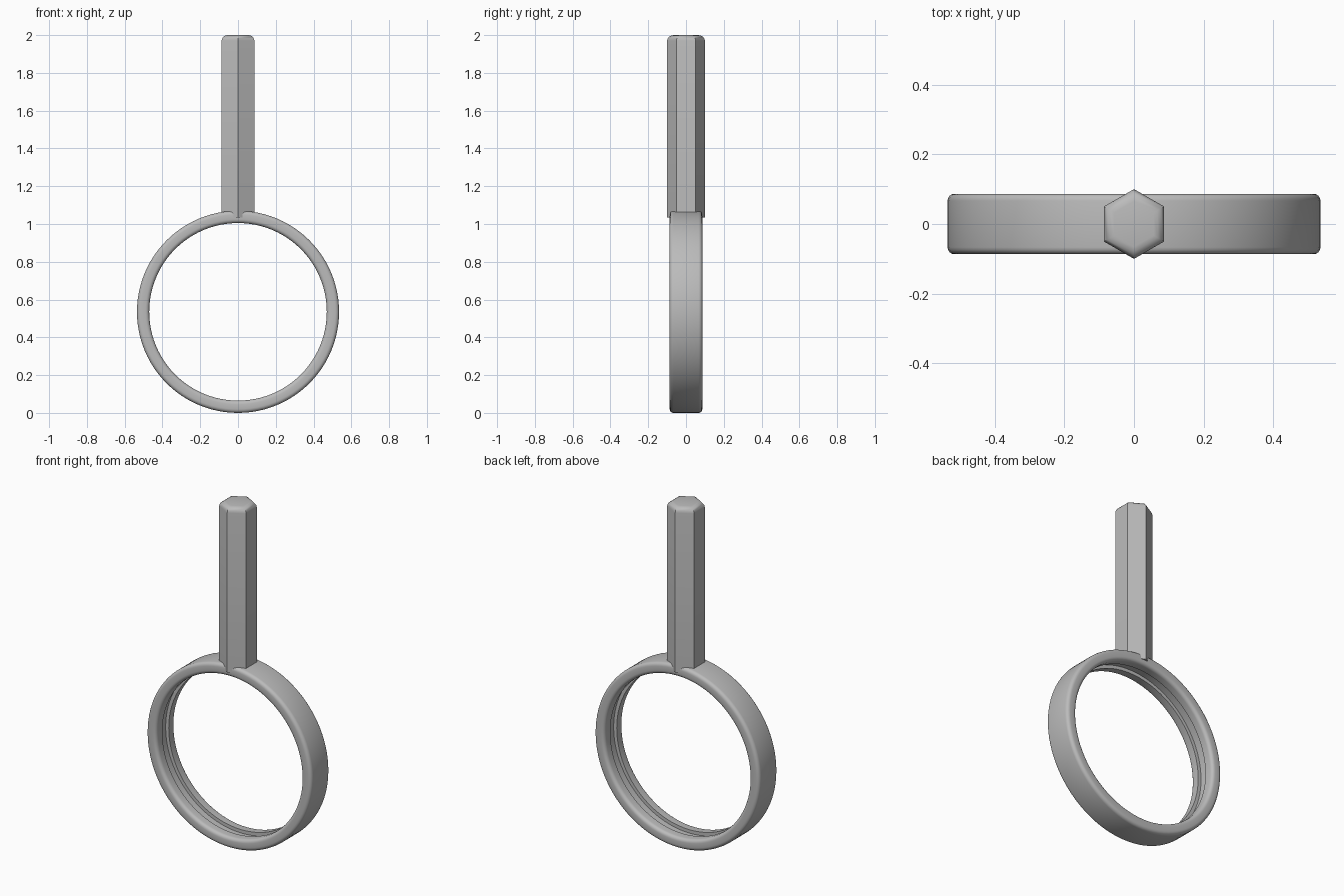
import bpy, bmesh, math
from mathutils import Matrix

cube = bpy.data.objects.get("Cube")
if cube:
    bpy.data.objects.remove(cube, do_unlink=True)

metal = bpy.data.materials.new("plain_grey")
metal.use_nodes = True
grey = (0.5, 0.5, 0.5, 1)
metal.diffuse_color = grey
metal.node_tree.nodes["Principled BSDF"].inputs["Base Color"].default_value = grey

OUTER, INNER, HALF = 0.535, 0.47, 0.0866
BEVEL = 0.02


def add_object(name, bm, angle):
    bmesh.ops.recalc_face_normals(bm, faces=bm.faces)
    mesh = bpy.data.meshes.new(name)
    bm.to_mesh(mesh)
    bm.free()
    mesh.materials.append(metal)
    obj = bpy.data.objects.new(name, mesh)
    bpy.context.collection.objects.link(obj)
    bpy.ops.object.select_all(action='DESELECT')
    obj.select_set(True)
    bpy.context.view_layer.objects.active = obj
    bpy.ops.object.shade_smooth_by_angle(angle=math.radians(angle))
    return obj


def arc(r, y, radius, start):
    """Quarter-round corner of the rim section."""
    return [(r + radius * math.cos(math.radians(start + a)),
             y + radius * math.sin(math.radians(start + a)))
            for a in (0, 22.5, 45, 67.5, 90)]


# Rim: rounded section with a groove inside, spun about the y axis
groove, depth = 0.03, 0.02
section = arc(OUTER - BEVEL, HALF - BEVEL, BEVEL, 0)
section += arc(INNER + BEVEL, HALF - BEVEL, BEVEL, 90)
section += [(INNER, groove), (INNER + depth, groove),
            (INNER + depth, -groove), (INNER, -groove)]
section += arc(INNER + BEVEL, BEVEL - HALF, BEVEL, 180)
section += arc(OUTER - BEVEL, BEVEL - HALF, BEVEL, 270)

bm = bmesh.new()
verts = [bm.verts.new((r, y, 0)) for r, y in section]
edges = [bm.edges.new((v, verts[i - 1])) for i, v in enumerate(verts)]
bmesh.ops.spin(bm, geom=verts + edges, cent=(0, 0, 0), axis=(0, 1, 0),
               angle=math.tau, steps=96, use_merge=True)
bmesh.ops.remove_doubles(bm, verts=bm.verts, dist=0.0001)
bmesh.ops.translate(bm, verts=bm.verts, vec=(0, 0, OUTER))
add_object("rim", bm, 35)

# Handle: hexagonal bar with a rounded top, sunk into the rim
bottom, top = 1.035, 2.0
bm = bmesh.new()
bmesh.ops.create_cone(bm, cap_ends=True, segments=6, radius1=0.1, radius2=0.1,
                      depth=top - bottom,
                      matrix=Matrix.Translation((0, 0, (top + bottom) / 2)))
top_edges = [e for e in bm.edges if all(v.co.z > top - 0.01 for v in e.verts)]
bmesh.ops.bevel(bm, geom=top_edges, offset=0.03, segments=4, profile=0.5,
                affect='EDGES')
add_object("handle", bm, 35)
